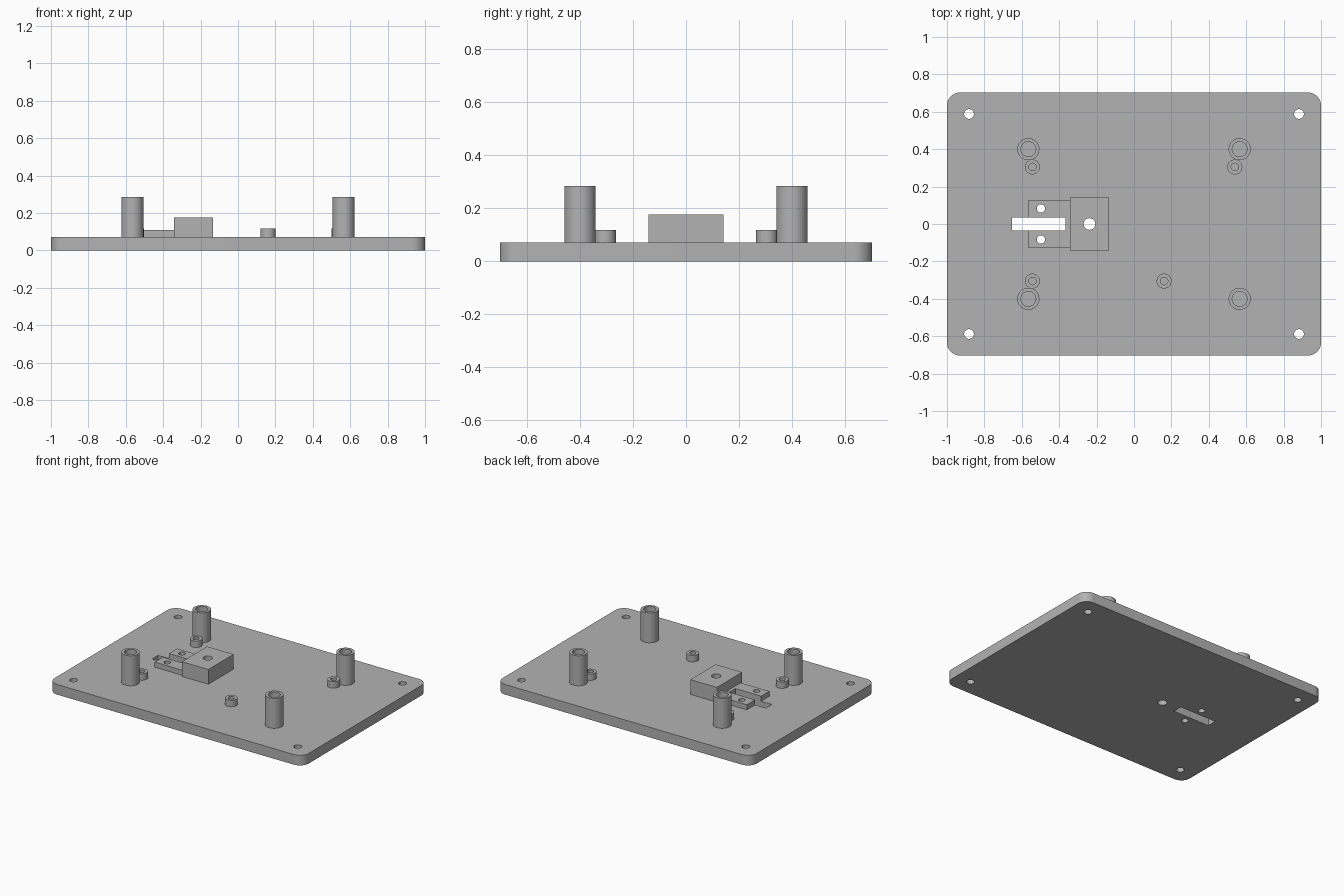
import bpy, bmesh, math
from mathutils import Matrix

if "Cube" in bpy.data.objects:
    bpy.data.objects.remove(bpy.data.objects["Cube"], do_unlink=True)

TOP = 0.072      # upper surface of the base plate
HALF_Y = 0.703

grey = bpy.data.materials.new("plain grey")
grey.use_nodes = True
COLOR = (0.45, 0.45, 0.45, 1)
grey.diffuse_color = COLOR
grey.node_tree.nodes["Principled BSDF"].inputs["Base Color"].default_value = COLOR


def make(name, bm):
    bmesh.ops.recalc_face_normals(bm, faces=bm.faces)
    mesh = bpy.data.meshes.new(name)
    bm.to_mesh(mesh)
    bm.free()
    mesh.materials.append(grey)
    ob = bpy.data.objects.new(name, mesh)
    bpy.context.collection.objects.link(ob)
    return ob


def box(name, x0, x1, half_y, z0, z1, corner=0):
    bm = bmesh.new()
    bmesh.ops.create_cube(bm, size=1)
    bmesh.ops.scale(bm, vec=(x1 - x0, 2 * half_y, z1 - z0), verts=bm.verts)
    bmesh.ops.translate(bm, vec=((x0 + x1) / 2, 0, (z0 + z1) / 2), verts=bm.verts)
    if corner:
        upright = [e for e in bm.edges
                   if abs(e.verts[0].co.z - e.verts[1].co.z) > 0.01]
        bmesh.ops.bevel(bm, geom=upright, offset=corner, segments=10,
                        profile=0.5, affect='EDGES')
    return make(name, bm)


def drill(x, y, radius):
    bm = bmesh.new()
    bmesh.ops.create_cone(bm, cap_ends=True, segments=40, radius1=radius,
                          radius2=radius, depth=1,
                          matrix=Matrix.Translation((x, y, 0)))
    return make("drill_cutter", bm)


def tube(name, x, y, outer, inner, top):
    # Spin a closed wall section around the tube axis
    bm = bmesh.new()
    section = [(inner, TOP), (outer, TOP), (outer, top), (inner, top)]
    verts = [bm.verts.new((r, 0, z)) for r, z in section]
    edges = [bm.edges.new((verts[i], verts[(i + 1) % 4])) for i in range(4)]
    bmesh.ops.spin(bm, geom=verts + edges, cent=(0, 0, 0), axis=(0, 0, 1),
                   angle=math.tau, steps=48, use_merge=True)
    bmesh.ops.remove_doubles(bm, verts=bm.verts, dist=1e-4)
    bmesh.ops.translate(bm, vec=(x, y, 0), verts=bm.verts)
    return make(name, bm)


def cut(ob, cutters):
    bpy.context.view_layer.objects.active = ob
    for c in cutters:
        mod = ob.modifiers.new("cut", 'BOOLEAN')
        mod.operation = 'DIFFERENCE'
        mod.solver = 'EXACT'
        mod.object = c
        bpy.ops.object.modifier_apply(modifier=mod.name)


SIDES = (-1, 1)

# Base plate, low switch pad and raised block
plate = box("base_plate", -1, 1, HALF_Y, 0, TOP, corner=0.07)
pad = box("slotted_pad", -0.567, -0.342, 0.126, TOP, 0.108)
block = box("raised_block", -0.342, -0.134, 0.142, TOP, 0.177)

# Through holes and slot
corner_holes = [drill(sx * 0.882, sy * 0.588, 0.026) for sx in SIDES for sy in SIDES]
pad_holes = [drill(-0.498, sy * 0.083, 0.022) for sy in SIDES]
block_hole = drill(-0.238, 0, 0.031)
slot = box("slot_cutter", -0.653, -0.365, 0.034, -0.5, 0.5)
cut(plate, corner_holes + pad_holes + [block_hole, slot])
cut(pad, pad_holes + [slot])
cut(block, [block_hole])
for c in corner_holes + pad_holes + [block_hole, slot]:
    bpy.data.objects.remove(c, do_unlink=True)

parts = [plate, pad, block]

# Tall posts at four corners
for sx in SIDES:
    for sy in SIDES:
        parts.append(tube("tall_post", sx * 0.565, sy * 0.4, 0.059, 0.04, 0.285))

# Short standoffs
for x, y in ((-0.543, 0.305), (0.539, 0.305), (-0.543, -0.305), (0.161, -0.305)):
    parts.append(tube("short_standoff", x, y, 0.04, 0.02, 0.118))

# Smooth round walls, keep edges crisp
bpy.ops.object.select_all(action='DESELECT')
for ob in parts:
    ob.select_set(True)
bpy.context.view_layer.objects.active = plate
bpy.ops.object.shade_smooth_by_angle(angle=math.radians(30))
